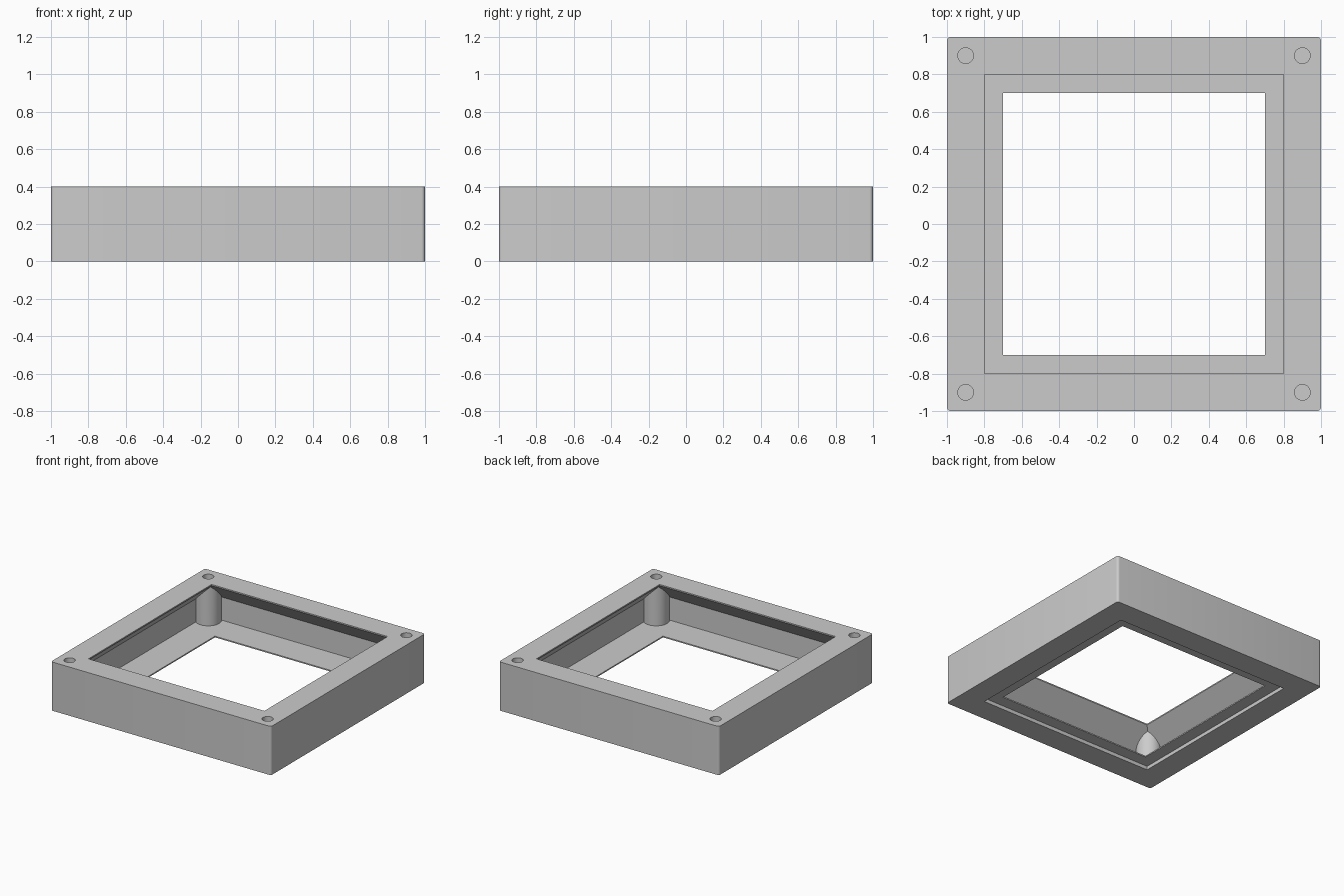
import bpy
import bmesh

cube = bpy.data.objects.get("Cube")
if cube:
    bpy.data.objects.remove(cube, do_unlink=True)

WALL, OPENING, LIP = 0.96, 0.8, 0.7
HEIGHT, FLOOR, RECESS = 0.4, 0.04, 0.03
SLOPE_TOP = HEIGHT - 0.01
SLOPE_BOTTOM = SLOPE_TOP - (WALL - OPENING)
CORNERS = [(-1, -1), (1, -1), (1, 1), (-1, 1)]

grey = bpy.data.materials.new("plain grey")
grey.use_nodes = True
colour = (0.6, 0.6, 0.6, 1)
grey.diffuse_color = colour
grey.node_tree.nodes["Principled BSDF"].inputs["Base Color"].default_value = colour


def add_object(name, bm):
    bmesh.ops.recalc_face_normals(bm, faces=bm.faces)
    mesh = bpy.data.meshes.new(name)
    bm.to_mesh(mesh)
    bm.free()
    mesh.materials.append(grey)
    obj = bpy.data.objects.new(name, mesh)
    bpy.context.collection.objects.link(obj)
    return obj


def corner_cylinders(name, radius, bottom, top):
    """One upright cylinder in each corner of the frame."""
    bm = bmesh.new()
    for sx, sy in CORNERS:
        made = bmesh.ops.create_cone(bm, cap_ends=True, segments=48, radius1=radius,
                                     radius2=radius, depth=top - bottom)
        bmesh.ops.translate(bm, verts=made["verts"],
                            vec=(sx * 0.9, sy * 0.9, (top + bottom) / 2))
    return add_object(name, bm)


def combine(target, tool, operation):
    mod = target.modifiers.new(operation.lower(), "BOOLEAN")
    mod.operation, mod.solver, mod.object = operation, "EXACT", tool
    bpy.context.view_layer.objects.active = target
    bpy.ops.object.modifier_apply(modifier=mod.name)
    bpy.data.objects.remove(tool, do_unlink=True)


# Square frame: wall cross-section carried round the four corners
profile = [(1, 0), (1, HEIGHT), (OPENING, HEIGHT), (OPENING, SLOPE_TOP),
           (WALL, SLOPE_BOTTOM), (WALL, FLOOR), (LIP, FLOOR), (LIP, RECESS),
           (OPENING, RECESS), (OPENING, 0)]
bm = bmesh.new()
loops = [[bm.verts.new((sx * r, sy * r, z)) for sx, sy in CORNERS] for r, z in profile]
for a, b in zip(loops, loops[1:] + loops[:1]):
    for i in range(4):
        j = (i + 1) % 4
        bm.faces.new((a[i], a[j], b[j], b[i]))

# Rounded outer upright edges
uprights = [bm.edges.get((loops[0][i], loops[1][i])) for i in range(4)]
bmesh.ops.bevel(bm, geom=uprights, offset=0.02, segments=5, profile=0.5, affect="EDGES")
frame = add_object("box_frame", bm)

# Screw posts inside the corners, then blind holes from the top
combine(frame, corner_cylinders("screw_posts", 0.098, 0.02, 0.375), "UNION")
combine(frame, corner_cylinders("screw_holes", 0.042, 0.12, HEIGHT + 0.1), "DIFFERENCE")

bpy.ops.object.select_all(action="DESELECT")
frame.select_set(True)
bpy.context.view_layer.objects.active = frame
bpy.ops.object.shade_smooth_by_angle(angle=0.6)
